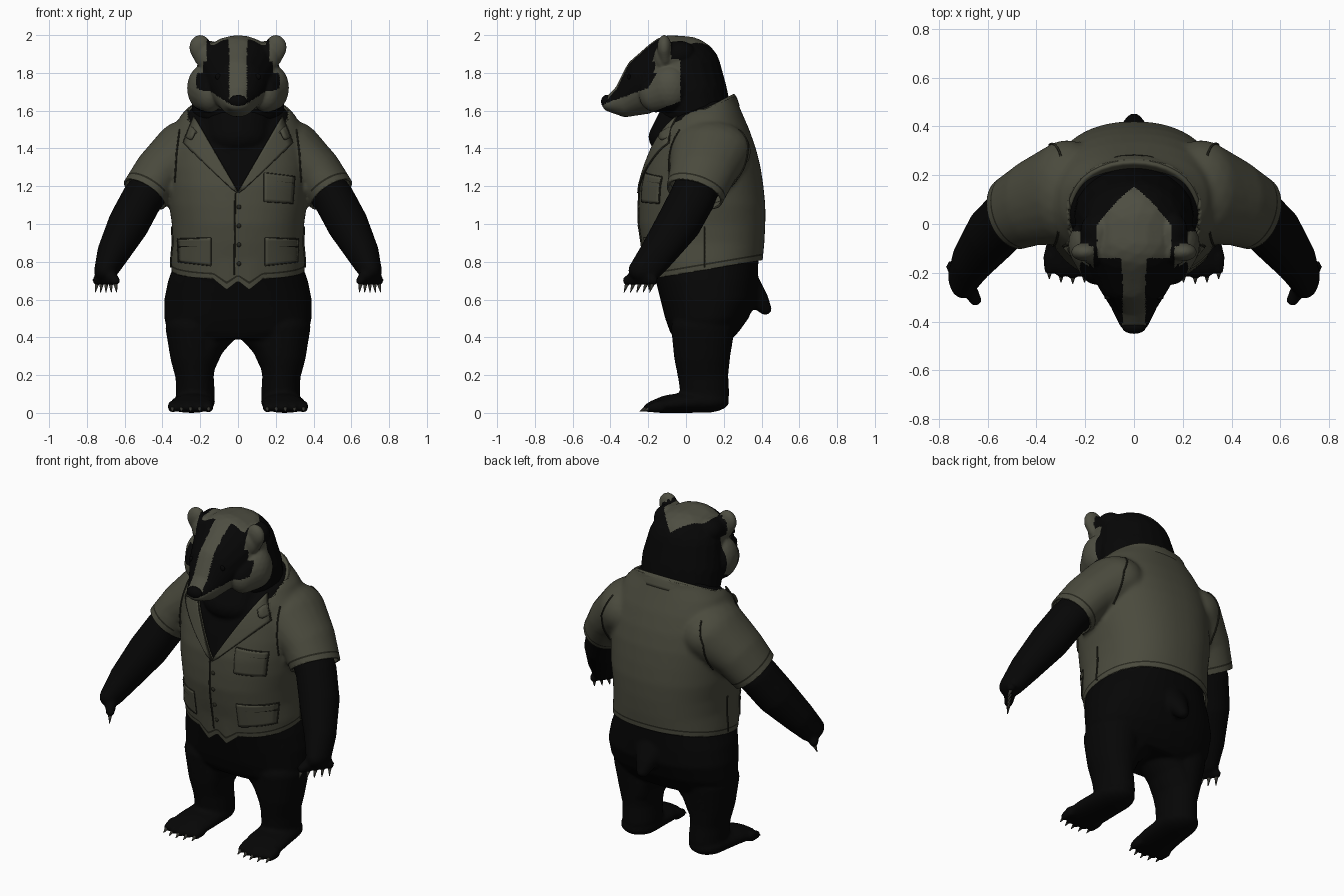
import bpy, bmesh, math
from mathutils import Vector, Matrix
from mathutils.bvhtree import BVHTree

if "Cube" in bpy.data.objects:
    bpy.data.objects.remove(bpy.data.objects["Cube"])


def material(name, c):
    m = bpy.data.materials.new(name)
    m.diffuse_color = (*c, 1)
    m.use_nodes = True
    m.node_tree.nodes["Principled BSDF"].inputs["Base Color"].default_value = m.diffuse_color
    return m


FUR = material("black fur", (0.0018, 0.0018, 0.0018))
CREAM = material("pale fur", (0.076, 0.076, 0.054))
CLOTH = material("olive cloth", (0.069, 0.069, 0.047))
SEAM = material("dark seam", (0.020, 0.020, 0.013))
CLAW = material("claw grey", (0.040, 0.039, 0.032))


def add_object(name, bm, mats):
    me = bpy.data.meshes.new(name)
    bmesh.ops.recalc_face_normals(bm, faces=bm.faces[:])
    bm.to_mesh(me)
    bm.free()
    for m in mats:
        me.materials.append(m)
    for p in me.polygons:
        p.use_smooth = True
    ob = bpy.data.objects.new(name, me)
    bpy.context.collection.objects.link(ob)
    return ob


def chain(bm, nodes, mirror=True, steps=7):
    """Row of ellipsoids (x, y, z, rx, ry, rz) blended between nodes."""
    for s in ((1, -1) if mirror else (1,)):
        for a, b in zip(nodes, nodes[1:] + nodes[-1:]):
            for k in range(steps if a is not b else 1):
                v = [p + (q - p) * k / steps for p, q in zip(a, b)]
                bmesh.ops.create_icosphere(bm, subdivisions=3, radius=1, matrix=Matrix.Translation(
                    (s * v[0], v[1], v[2])) @ Matrix.Diagonal((v[3], v[4], v[5], 1)))


def loft(bm, sections, inset=0.0, n=56):
    """Rounded rings from (z, half width, front y, back y)."""
    rings = []
    for z, w, y0, y1 in sections:
        ring = []
        for i in range(n):
            c, s = math.cos(2 * math.pi * i / n), math.sin(2 * math.pi * i / n)
            x = math.copysign(abs(c) ** 0.88, c) * (w - inset)
            y = (y0 + y1) / 2 + math.copysign(abs(s) ** 0.88, s) * ((y1 - y0) / 2 - inset)
            ring.append(bm.verts.new((x, y, z)))
        rings.append(ring)
    for a, b in zip(rings, rings[1:]):
        for i in range(n):
            bm.faces.new((a[i], a[(i + 1) % n], b[(i + 1) % n], b[i]))
    bm.faces.new(rings[0][::-1])
    bm.faces.new(rings[-1])


def fuse(name, bm, mats, voxel, smooth):
    """Merge overlapping solids into one smooth skin."""
    ob = add_object(name, bm, mats)
    r = ob.modifiers.new("skin", 'REMESH')
    r.mode, r.voxel_size, r.use_smooth_shade = 'VOXEL', voxel, True
    s = ob.modifiers.new("soften", 'SMOOTH')
    s.iterations, s.factor = smooth, 0.5
    dg = bpy.context.evaluated_depsgraph_get()
    me = bpy.data.meshes.new_from_object(ob.evaluated_get(dg))
    ob.modifiers.clear()
    ob.data = me
    me.materials.clear()
    for m in mats:
        me.materials.append(m)
    for p in me.polygons:
        p.use_smooth, p.material_index = True, 0
    return ob


# Torso shape shared by shirt and body
TORSO = [(0.80, .355, -.215, .405), (0.90, .345, -.235, .415), (1.0, .35, -.25, .42), (1.1, .365, -.25, .42),
         (1.2, .37, -.245, .41), (1.3, .375, -.22, .395), (1.4, .37, -.19, .37), (1.5, .345, -.15, .335),
         (1.58, .30, -.10, .30), (1.65, .23, -.03, .27)]
HIPS = [(.39, .30, -.06, .24), (.43, .37, -.085, .28), (.50, .39, -.11, .33), (.6, .39, -.135, .375),
        (.7, .37, -.16, .38)]

# Body: hips, hidden torso, chest, legs, arms, tail
bm = bmesh.new()
loft(bm, HIPS + [(z, w - .022, a + .022, b - .022) for z, w, a, b in TORSO])
chain(bm, [(0, -.02, 1.46, .19, .18, .12), (0, .04, 1.58, .20, .18, .12)], False)
chain(bm, [(.24, .09, .45, .145, .17, .1), (.235, .085, .3, .125, .15, .1), (.23, .09, .2, .102, .135, .1),
           (.225, .10, .1, .103, .13, .09)])
chain(bm, [(.10, .09, .43, .10, .13, .07), (.18, .09, .36, .11, .14, .09), (.215, .09, .28, .11, .14, .08)])
chain(bm, [(.23, .10, .06, .11, .13, .06), (.24, -.05, .05, .118, .12, .05), (.25, -.14, .036, .12, .07, .036)])
chain(bm, [(.40, .09, 1.27, .11, .12, .11), (.51, .03, 1.13, .11, .125, .11), (.58, -.04, 1.0, .11, .122, .11),
           (.66, -.145, .85, .086, .10, .09), (.70, -.215, .755, .062, .092, .065)])
chain(bm, [(0, .32, .68, .11, .07, .09), (0, .385, .60, .06, .052, .055), (0, .42, .55, .036, .034, .033)], False)
FINGERS = [(.65 + .095 * i / 4, -.31 + .135 * i / 4) for i in range(5)]
TOES = [(.155 + .048 * i, -.185 - .02 * math.sin(math.pi * i / 4)) for i in range(5)]
for x, y in FINGERS:
    chain(bm, [(.70, -.225, .76, .04, .04, .035), (x, y, .70, .026, .026, .026)])
for x, y in TOES:
    chain(bm, [(x, y + .05, .035, .026, .03, .033), (x, y, .026, .022, .022, .024)])
fuse("body", bm, [FUR], .011, 4)

# Claws on hands and feet
bm = bmesh.new()
tips = [((x, y, .69), (x + (x - .69) * .2, y - .018, .638)) for x, y in FINGERS]
tips += [((x, y - .005, .026), (x, y - .04, .008)) for x, y in TOES]
for a, b in tips:
    for s in (1, -1):
        p, q = Vector((s * a[0], a[1], a[2])), Vector((s * b[0], b[1], b[2]))
        m = Matrix.Translation((p + q) / 2) @ (q - p).to_track_quat('Z', 'Y').to_matrix().to_4x4()
        bmesh.ops.create_cone(bm, cap_ends=True, segments=10, radius1=.013, radius2=.002, depth=(q - p).length, matrix=m)
add_object("claws", bm, [CLAW])

# Head with muzzle, cheeks and ears
bm = bmesh.new()
chain(bm, [(0, .05, 1.60, .245, .19, .12), (0, .03, 1.70, .245, .19, .15), (0, -.005, 1.80, .225, .195, .195),
           (0, -.08, 1.815, .215, .17, .185), (0, -.22, 1.74, .155, .12, .16), (0, -.32, 1.66, .10, .07, .095),
           (0, -.395, 1.635, .065, .05, .043)], False)
chain(bm, [(.15, -.03, 1.90, .07, .08, .07), (.16, -.12, 1.88, .06, .05, .08)])
chain(bm, [(.175, -.085, 1.72, .095, .11, .125), (.15, -.16, 1.69, .08, .09, .10)])
chain(bm, [(.18, -.11, 1.89, .055, .038, .06), (.20, -.115, 1.935, .058, .038, .066)])
head = fuse("head", bm, [FUR, CREAM], .0068, 6)


def is_pale(x, y, z):
    x = abs(x)
    if x > .165 and z > 1.86 and y < -.09:                 # ear fronts
        return True
    if y < -.12 and z > 1.62 and x < .047 + .15 * max(0, z - 1.93):  # blaze
        return True
    if z > 1.78 and y >= -.14 and x < .15 * min(1, (1 - y / .15) ** .8 if y < .15 else 0):  # crown
        return True
    if x > .185 and z > 1.80 and -.18 < y < -.08:          # strip from ear to cheek
        return True
    if y < -.2:                                            # edge of eye band
        edge = 1.655 + (y + .38) * .36
    else:
        edge = 1.72 + (y + .2) * 1.7
    if y < -.12 and z > edge:
        return False
    return y < -.03 and z < 1.87 and z > 1.57 + .38 * max(0, y + .24)  # cheeks


for p in head.data.polygons:
    p.material_index = int(is_pale(*p.center))

# Nose and eyes
bm = bmesh.new()
chain(bm, [(0, -.42, 1.648, .05, .03, .035)], False)
add_object("nose", bm, [FUR])
hm = bmesh.new()
hm.from_mesh(head.data)
head_tree = BVHTree.FromBMesh(hm)
bm = bmesh.new()
eye = head_tree.ray_cast(Vector((.105, -2, 1.78)), Vector((0, 1, 0)))[0]
chain(bm, [(*eye, .016, .008, .016)])
add_object("eyes", bm, [FUR])
hm.free()

# Shirt: torso and sleeves, then cut neck, cuffs and hem
bm = bmesh.new()
loft(bm, [(.64, .345, -.19, .395)] + TORSO + [(1.69, .21, .02, .262)])
chain(bm, [(.275, .13, 1.385, .175, .215, .165), (.41, .09, 1.275, .14, .18, .14), (.53, .03, 1.11, .125, .15, .125)])
shirt = fuse("shirt", bm, [CLOTH, SEAM], .013, 6)
bm = bmesh.new()
bm.from_mesh(shirt.data)
tree = BVHTree.FromBMesh(bm)


def cut(co, no):
    bmesh.ops.bisect_plane(bm, geom=bm.verts[:] + bm.edges[:] + bm.faces[:], dist=1e-5, plane_co=co, plane_no=no)


CUFF, AXIS = Vector((.50, .05, 1.16)), Vector((.53, -.31, -.79)).normalized()
cuff_at = lambda c: (Vector((abs(c.x), c.y, c.z)) - CUFF).dot(AXIS)
hem_at = lambda c: c.z - .74 - .17 * c.y
neck_at = lambda c: c.z - 1.565 - .43 * c.y
for s in (1, -1):
    flip = Vector((s, 1, 1))
    cut((0, 0, 1.17), (-1.71 * s, 0, 1))
    for d in (0, -.03, -.04):
        cut((CUFF + AXIS * d) * flip, AXIS * flip)
for d in (0, .025, .034):
    cut((0, 0, .74 + d), (0, -.17, 1))
cut((0, 0, 1.565), (0, -.43, 1))
gone = []
for f in bm.faces:
    c = f.calc_center_median()
    sleeve = abs(c.x) > .385
    v_neck = c.z - 1.17 > 1.71 * abs(c.x) and c.y < .08
    if v_neck or hem_at(c) < 0 or (sleeve and cuff_at(c) > 0) or (neck_at(c) > 0 and abs(c.x) < .27):
        gone.append(f)
    elif .025 < hem_at(c) < .034 or (sleeve and -.04 < cuff_at(c) < -.03):
        f.material_index = 1
bmesh.ops.delete(bm, geom=gone, context='FACES')
for v in bm.verts:                                         # two front hem points
    if v.co.y < -.1 and v.co.z < .82:
        v.co.z -= .055 * max(0, 1 - abs(abs(v.co.x) - .06) / .07) * min(1, (.82 - v.co.z) / .1)
bm.to_mesh(shirt.data)
bm.free()
sol = shirt.modifiers.new("thickness", 'SOLIDIFY')
sol.thickness, sol.offset = .012, -1


def seam(name, pts, look=(0, 1, 0), closed=False):
    """Dark cord laid on the shirt along projected points."""
    look, hits = Vector(look), []
    pts = [Vector(p) for p in pts] + ([Vector(pts[0])] if closed else [])
    for a, b in zip(pts, pts[1:]):
        for k in range(13):
            h = tree.ray_cast(a.lerp(b, k / 12) - look * 2, look)[0]
            if h and abs(h.x) < .38:
                hits.append(h - look * .003)
    cu = bpy.data.curves.new(name, 'CURVE')
    cu.dimensions, cu.bevel_depth, cu.bevel_resolution = '3D', .0045, 1
    sp = cu.splines.new('POLY')
    sp.points.add(len(hits) - 1)
    for p, h in zip(sp.points, hits):
        p.co = (*h, 1)
    cu.materials.append(SEAM)
    bpy.context.collection.objects.link(bpy.data.objects.new(name, cu))


def patch(name, corners, lift=.008, n=10):
    """Thin cloth plate over the shirt front from four (x, z) corners."""
    a, b, c, d = [Vector((x, 0, z)) for x, z in corners]
    bm = bmesh.new()
    grid = []
    for i in range(n + 1):
        for j in range(n + 1):
            p = a.lerp(b, i / n).lerp(d.lerp(c, i / n), j / n)
            h = tree.ray_cast(Vector((p.x, -2, p.z)), Vector((0, 1, 0)))[0] or p
            grid.append(bm.verts.new(h + Vector((0, -lift, 0))))
    for i in range(n):
        for j in range(n):
            k = i * (n + 1) + j
            bm.faces.new((grid[k], grid[k + 1], grid[k + n + 2], grid[k + n + 1]))
    add_object(name, bm, [CLOTH]).modifiers.new("thickness", 'SOLIDIFY').thickness = .009
    seam(name + "_edge", [(x, 0, z) for x, z in corners], closed=True)


# Pockets, lapels and seams
patch("chest_pocket", [(.14, 1.12), (.29, 1.11), (.30, 1.25), (.14, 1.27)])
seam("chest_pocket_flap", [(.14, 0, 1.235), (.30, 0, 1.215)])
for s, side in ((1, "left"), (-1, "right")):
    patch(side + "_lower_pocket", [(s * .145, .78), (s * .315, .80), (s * .32, .92), (s * .145, .925)])
    seam(side + "_pocket_welt", [(s * .145, 0, .885), (s * .32, 0, .88)])
    patch(side + "_lapel", [(0, 1.165), (s * .035, 1.19), (s * .29, 1.43), (s * .235, 1.57)], .012)
    seam(side + "_armhole_front", [(s * .31, 0, 1.5), (s * .325, 0, 1.38), (s * .335, 0, 1.22)])
    seam(side + "_armhole_back", [(s * .30, 0, 1.5), (s * .345, 0, 1.38), (s * .35, 0, 1.2)], (0, -1, 0))
    seam(side + "_side_seam", [(0, .10, .77), (0, .10, 1.06)], (-s, 0, 0))

# Front closure and buttons
seam("placket", [(-.015, 0, 1.165), (-.02, 0, .73)])
bm = bmesh.new()
for z in (1.09, .99, .89, .79):
    h = tree.ray_cast(Vector((.005, -2, z)), Vector((0, 1, 0)))[0]
    chain(bm, [(h.x, h.y, h.z, .012, .008, .012)], False)
add_object("buttons", bm, [SEAM])

# Folded collar round the neck
half = [(.22, -.13, 1.50), (.262, -.02, 1.56), (.26, .10, 1.62), (.185, .215, 1.68), (0, .262, 1.705)]
path = half + [(-x, y, z) for x, y, z in half[-2::-1]]
bm = bmesh.new()
rows = []
for x, y, z in path:
    out = Vector((x, y - .03, 0)).normalized()
    p = Vector((x, y, z))
    rows.append([bm.verts.new(q) for q in (p - out * .025 - Vector((0, 0, .05)), p, p + out * .022 - Vector((0, 0, .015)),
                                           p + out * .042 - Vector((0, 0, .07)))])
for a, b in zip(rows, rows[1:]):
    for i in range(3):
        bm.faces.new((a[i], b[i], b[i + 1], a[i + 1]))
collar = add_object("collar", bm, [CLOTH])
collar.modifiers.new("round", 'SUBSURF').levels = 2
collar.modifiers.new("thickness", 'SOLIDIFY').thickness = .012
